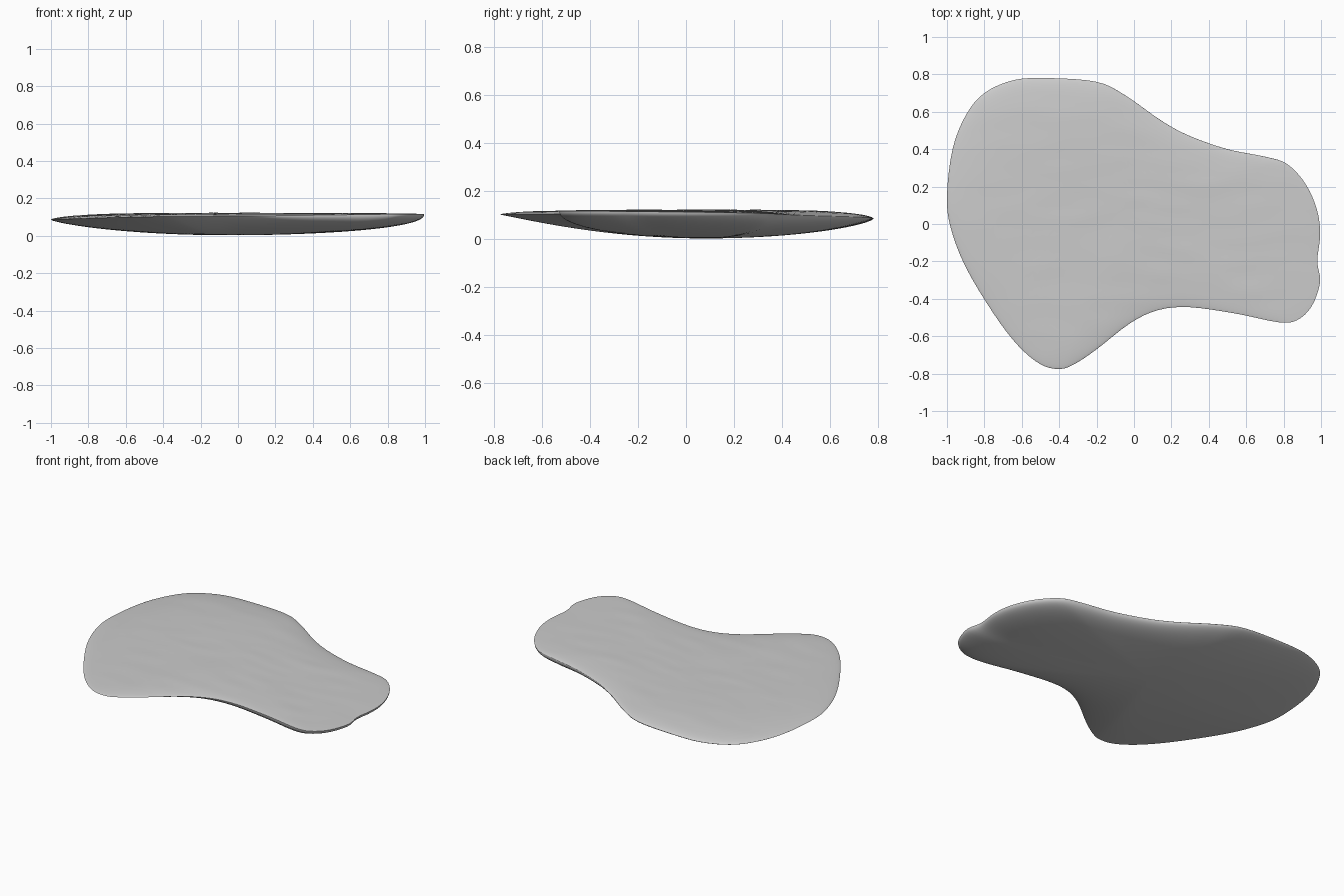
import bpy, bmesh, math
from mathutils import Vector, noise

cube = bpy.data.objects.get("Cube")
if cube:
    bpy.data.objects.remove(cube)

stone = bpy.data.materials.new("pale_grey_stone")
stone.use_nodes = True
GREY = (0.6, 0.6, 0.6, 1)
stone.diffuse_color = GREY
bsdf = stone.node_tree.nodes["Principled BSDF"]
bsdf.inputs["Base Color"].default_value = GREY
bsdf.inputs["Roughness"].default_value = 0.8

# Plan outline, clockwise from the left end
OUTLINE = [(-1, .15), (-.97, .4), (-.9, .58), (-.8, .7), (-.64, .77), (-.45, .78),
           (-.2, .76), (-.05, .69), (.15, .55), (.3, .47), (.5, .4), (.7, .36),
           (.82, .32), (.92, .21), (.98, .07), (.995, -.06), (.98, -.2), (.995, -.31),
           (.95, -.44), (.87, -.515), (.77, -.525), (.55, -.48), (.3, -.445), (.13, -.46),
           (-.02, -.53), (-.2, -.67), (-.32, -.75), (-.4, -.775), (-.5, -.75),
           (-.62, -.65), (-.75, -.48), (-.9, -.23), (-.98, -.02)]
CENTRE = Vector((-.05, .08))
TIP = (Vector((-.4, -.775)) - CENTRE).normalized()
STEPS, RINGS = 4, 28


def smooth_loop(points):
    """Closed Catmull-Rom curve through the points."""
    pts = [Vector(p) for p in points]
    n = len(pts)
    for i in range(n):
        a, b, c, d = (pts[(i + k) % n] for k in (-1, 0, 1, 2))
        for s in range(STEPS):
            t = s / STEPS
            yield .5 * (2 * b + (c - a) * t + (2 * a - 5 * b + 4 * c - d) * t ** 2
                        + (3 * b - a - 3 * c + d) * t ** 3)


def height(edge, t, side):
    """Surface height along a ray from the centre (t=0) to the rim (t=1)."""
    p = CENTRE + (edge - CENTRE) * t
    rim = .1 + .013 * edge.x - .01 * edge.y
    if side > 0:
        bump = noise.noise(Vector((p.x * 4, p.y * 11, 0))) * .002
        return rim + (.122 - rim + bump) * max(0, 1 - t ** 4) ** .6
    ray = (edge - CENTRE).normalized()
    power = .6 - .15 * ray.x + .4 * max(0, ray.dot(TIP)) ** 6
    return rim - (rim - .003) * max(0, 1 - t * t) ** power


# One slab: a shared rim with a nearly flat top and a shallow rounded underside
rim = list(smooth_loop(OUTLINE))
n = len(rim)
bm = bmesh.new()
rim_verts = [bm.verts.new((*p, height(p, 1, 1))) for p in rim]
for side in (1, -1):
    outer = rim_verts
    for r in range(1, RINGS):
        t = math.cos(r / RINGS * math.pi / 2)
        ring = [bm.verts.new((*(CENTRE + (p - CENTRE) * t), height(p, t, side))) for p in rim]
        for i in range(n):
            j = (i + 1) % n
            bm.faces.new((outer[i], outer[j], ring[j], ring[i]))
        outer = ring
    hub = bm.verts.new((*CENTRE, .122 if side > 0 else .003))
    for i in range(n):
        bm.faces.new((outer[i], outer[(i + 1) % n], hub))
bmesh.ops.recalc_face_normals(bm, faces=bm.faces)

mesh = bpy.data.meshes.new("stepping_stone")
bm.to_mesh(mesh)
bm.free()
mesh.materials.append(stone)
slab = bpy.data.objects.new("stepping_stone", mesh)
bpy.context.collection.objects.link(slab)
bpy.context.view_layer.objects.active = slab
slab.select_set(True)
bpy.ops.object.shade_smooth_by_angle(angle=math.radians(50))
